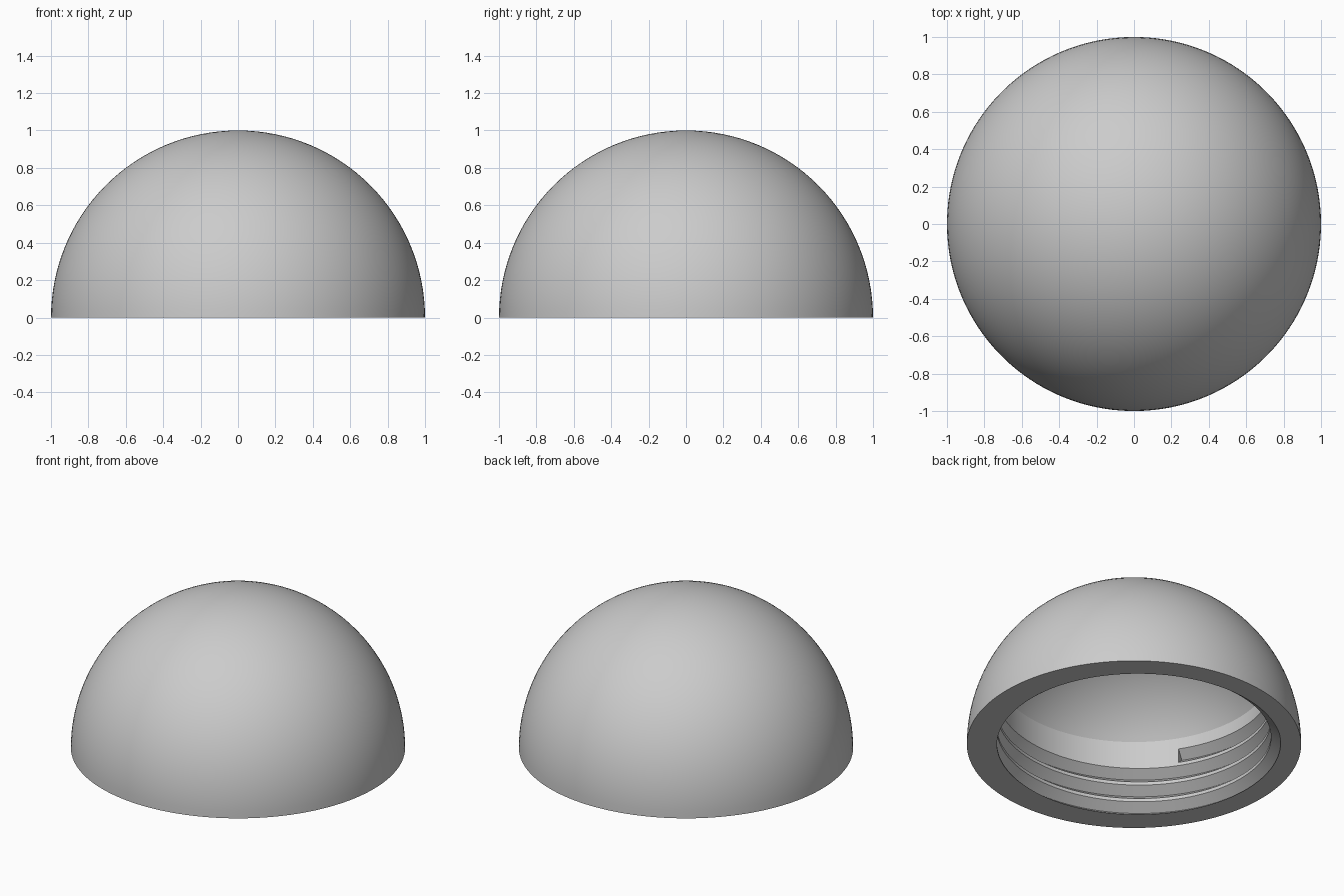
import bpy
import bmesh
from math import cos, sin, pi, sqrt, radians, asin

if "Cube" in bpy.data.objects:
    bpy.data.objects.remove(bpy.data.objects["Cube"], do_unlink=True)

OUTER, INNER = 1.0, 0.955        # dome radii, concentric
BORE, DEPTH = 0.82, 0.06         # threaded bore radius and groove depth
PITCH, HALF = 0.115, 0.0465      # thread pitch and half width of the V groove
END_Z, END_ANGLE = 0.37, radians(211)
BORE_TOP = sqrt(INNER ** 2 - BORE ** 2)
SIDES, ARC, TURNS = 144, 32, 5


def arc(radius, start, stop, steps):
    """Points (r, z) on a circle between two elevations."""
    angles = [start + (stop - start) * i / steps for i in range(steps + 1)]
    return [(max(radius * cos(a), 0.0), radius * sin(a)) for a in angles]


def thread_wall(t, first):
    """Bore wall from rim to top, with V grooves for one column of the helix."""
    roots = [END_Z - PITCH * (1 - t) - PITCH * k for k in range(TURNS)]

    def radius(z):
        gap = min(abs(z - root) for root in roots[first:])
        return BORE + DEPTH * max(0.0, 1 - gap / HALF)

    heights = [0.0]
    for root in reversed(roots):
        heights += [max(0.0, root + d) for d in (-HALF, 0.0, HALF)]
    return [(radius(z), z) for z in heights] + [(BORE, BORE_TOP)]


def column(t, first=0):
    outside = arc(OUTER, pi / 2, 0, ARC)
    inside = arc(INNER, asin(BORE_TOP / INNER), pi / 2, ARC)
    return outside + thread_wall(t, first) + inside[1:]


# Hollow dome: columns swept once round, the last one closing off the groove
columns = [(i / SIDES, column(i / SIDES)) for i in range(SIDES + 1)]
columns.append((1.0, column(1.0, first=1)))

bm = bmesh.new()
grid = []
for t, points in columns:
    a = END_ANGLE + 2 * pi * (t - 1)
    grid.append([bm.verts.new((r * cos(a), r * sin(a), z)) for r, z in points])
for left, right in zip(grid, grid[1:]):
    for j in range(len(left) - 1):
        bm.faces.new((left[j], left[j + 1], right[j + 1], right[j]))
bmesh.ops.remove_doubles(bm, verts=bm.verts, dist=0.00002)
bmesh.ops.dissolve_degenerate(bm, edges=bm.edges, dist=0.00001)
bmesh.ops.recalc_face_normals(bm, faces=bm.faces)

mesh = bpy.data.meshes.new("threaded_dome_cap")
bm.to_mesh(mesh)
bm.free()
cap = bpy.data.objects.new("threaded_dome_cap", mesh)
bpy.context.collection.objects.link(cap)

# Single light grey material
grey = bpy.data.materials.new("light_grey")
grey.use_nodes = True
grey.diffuse_color = (0.6, 0.6, 0.6, 1)
grey.node_tree.nodes["Principled BSDF"].inputs["Base Color"].default_value = (0.6, 0.6, 0.6, 1)
mesh.materials.append(grey)

# Smooth dome, crisp rim and thread edges
bpy.ops.object.select_all(action="DESELECT")
cap.select_set(True)
bpy.context.view_layer.objects.active = cap
bpy.ops.object.shade_smooth_by_angle(angle=radians(22))
